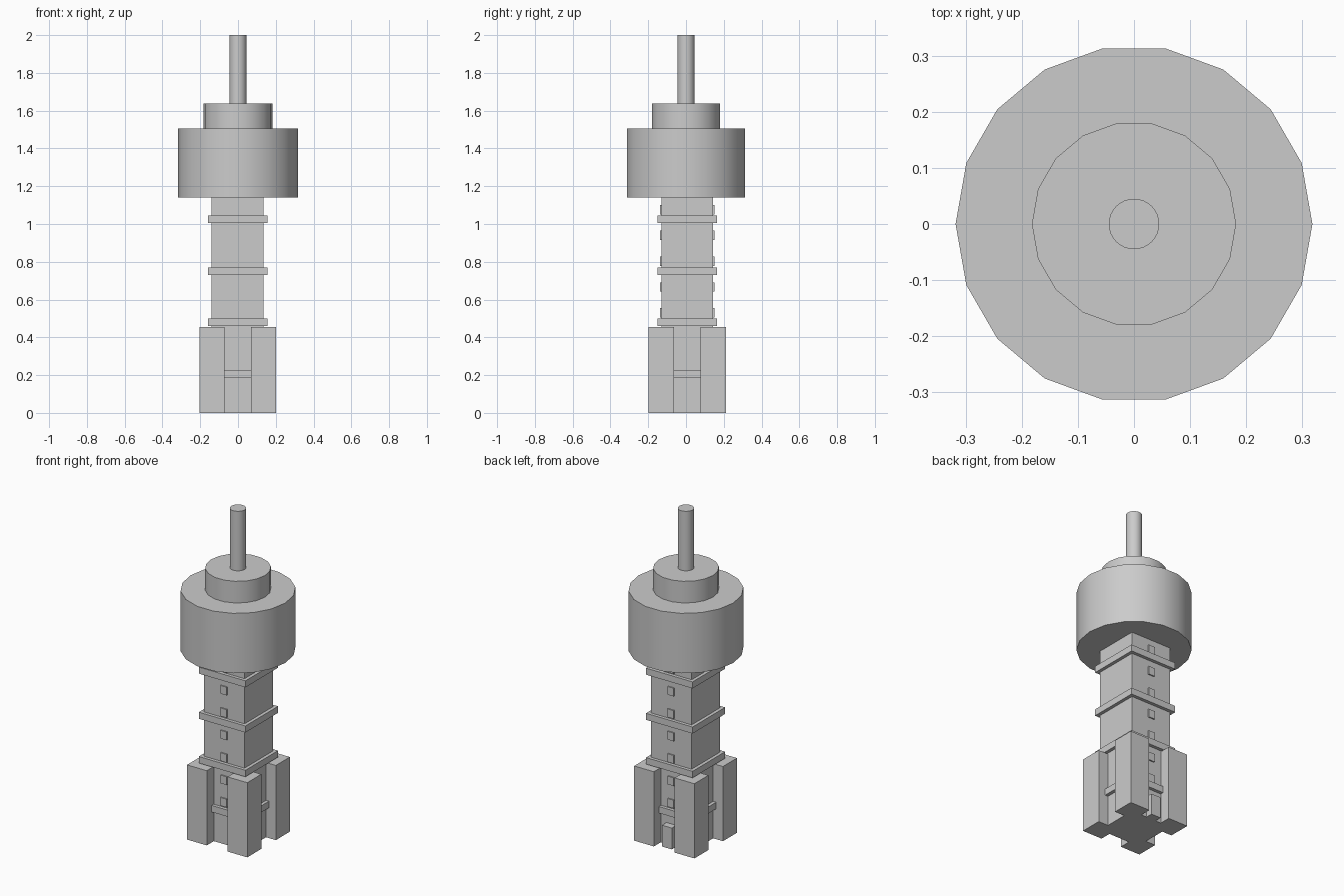
import bpy
import math

if "Cube" in bpy.data.objects:
    bpy.data.objects.remove(bpy.data.objects["Cube"])

CX, CY = -0.002, 0.007  # tower axis, slightly off the drum axis


def box(name, x0, x1, y0, y1, z0, z1):
    bpy.ops.mesh.primitive_cube_add(
        size=1, location=((x0 + x1) / 2, (y0 + y1) / 2, (z0 + z1) / 2))
    o = bpy.context.object
    o.name = name
    o.scale = (x1 - x0, y1 - y0, z1 - z0)
    bpy.ops.object.transform_apply(location=False, rotation=False, scale=True)
    return o


def square(name, half, z0, z1):
    return box(name, CX - half, CX + half, CY - half, CY + half, z0, z1)


def cylinder(name, radius, z0, z1, sides):
    # quarter turn puts a corner on the x axis
    bpy.ops.mesh.primitive_cylinder_add(
        vertices=sides, radius=radius, depth=z1 - z0,
        location=(0, 0, (z0 + z1) / 2), rotation=(0, 0, math.pi / 2))
    o = bpy.context.object
    o.name = name
    bpy.ops.object.shade_smooth_by_angle(angle=math.radians(30))
    return o


# Square shaft and its ring bands
square("shaft", 0.137, 0, 1.14)
for z0, z1 in ((0.185, 0.225), (0.46, 0.50), (0.73, 0.77), (1.005, 1.045)):
    square("band", 0.157, z0, z1)

# Four corner buttresses
for sx in (-1, 1):
    for sy in (-1, 1):
        xs = sorted((CX + sx * 0.07, CX + sx * 0.203))
        ys = sorted((CY + sy * 0.07, CY + sy * 0.205))
        box("corner_buttress", *xs, *ys, 0, 0.455)

# Small window plates on front and back
for i in range(7):
    z = 0.257 + i * 0.1365
    for name, y in (("front_window", CY - 0.137), ("back_window", CY + 0.137)):
        box(name, CX - 0.021, CX + 0.021, y - 0.007, y + 0.007, z - 0.025, z + 0.025)

# Entrance block at the back
box("door", CX - 0.033, CX + 0.033, CY + 0.13, CY + 0.18, 0, 0.13)

# Round head, cap and mast
cylinder("head_drum", 0.318, 1.14, 1.505, 18)
cylinder("cap", 0.182, 1.505, 1.637, 18)
cylinder("mast", 0.045, 1.637, 2.0, 32)
